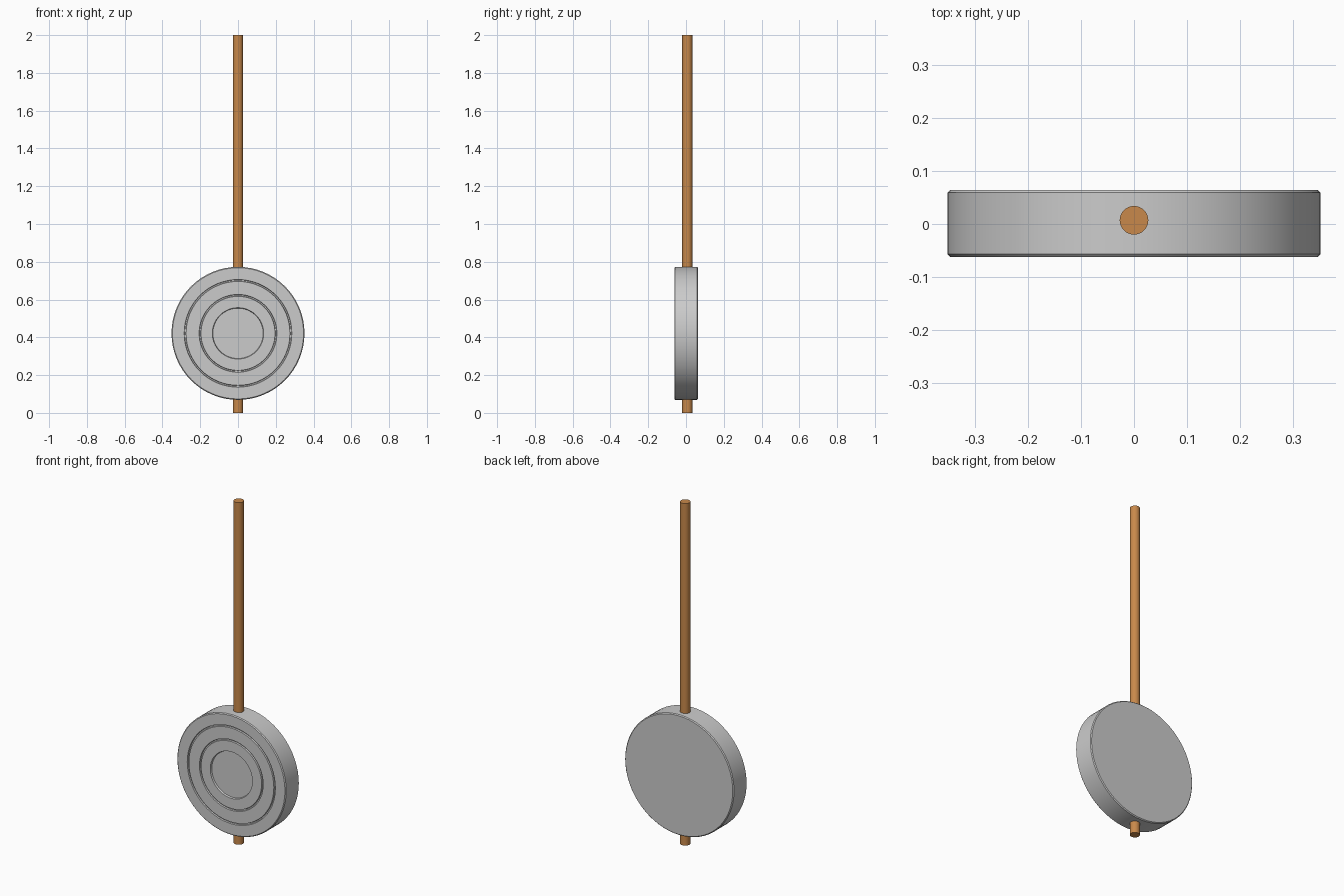
import bpy, bmesh, math

if "Cube" in bpy.data.objects:
    bpy.data.objects.remove(bpy.data.objects["Cube"])

def material(name, color):
    m = bpy.data.materials.new(name)
    m.diffuse_color = color
    m.use_nodes = True
    m.node_tree.nodes["Principled BSDF"].inputs["Base Color"].default_value = m.diffuse_color
    return m

def lathe(name, profile, axis, loc, sides, mat=None):
    """Revolve (radius, height) points around the given axis."""
    bm = bmesh.new()
    if axis == 'Y':
        pts, ax = [(r, h, 0) for r, h in profile], (0, 1, 0)
    else:
        pts, ax = [(r, 0, h) for r, h in profile], (0, 0, 1)
    vs = [bm.verts.new(p) for p in pts]
    es = [bm.edges.new(pair) for pair in zip(vs, vs[1:])]
    bmesh.ops.spin(bm, geom=vs + es, cent=(0, 0, 0), axis=ax,
                   angle=2 * math.pi, steps=sides)
    bmesh.ops.remove_doubles(bm, verts=bm.verts, dist=1e-5)
    bmesh.ops.recalc_face_normals(bm, faces=bm.faces)
    me = bpy.data.meshes.new(name)
    bm.to_mesh(me)
    bm.free()
    ob = bpy.data.objects.new(name, me)
    bpy.context.collection.objects.link(ob)
    ob.location = loc
    if mat:
        me.materials.append(mat)
    bpy.ops.object.select_all(action='DESELECT')
    ob.select_set(True)
    bpy.context.view_layer.objects.active = ob
    bpy.ops.object.shade_smooth_by_angle(angle=math.radians(30))
    return ob

# pendulum rod
wood = material("copper_brown", (0.58, 0.25, 0.07, 1))
lathe("rod", [(0, 0), (0.027, 0), (0.027, 2), (0, 2)], 'Z', (0, 0.007, 0), 32, wood)

# pendulum bob: softened rim, two thin grooves and a shallow centre recess in front
front, back, R, b = -0.062, 0.064, 0.352, 0.005
profile = [(0, back), (R - b, back), (R, back - b), (R, front + b), (R - b, front)]
for r in (0.28, 0.201):
    profile += [(r + 0.005, front), (r + 0.003, front + 0.008),
                (r - 0.003, front + 0.008), (r - 0.005, front)]
profile += [(0.136, front), (0.133, front + 0.01), (0, front + 0.01)]
lathe("bob", profile, 'Y', (0, 0, 0.421), 64)
